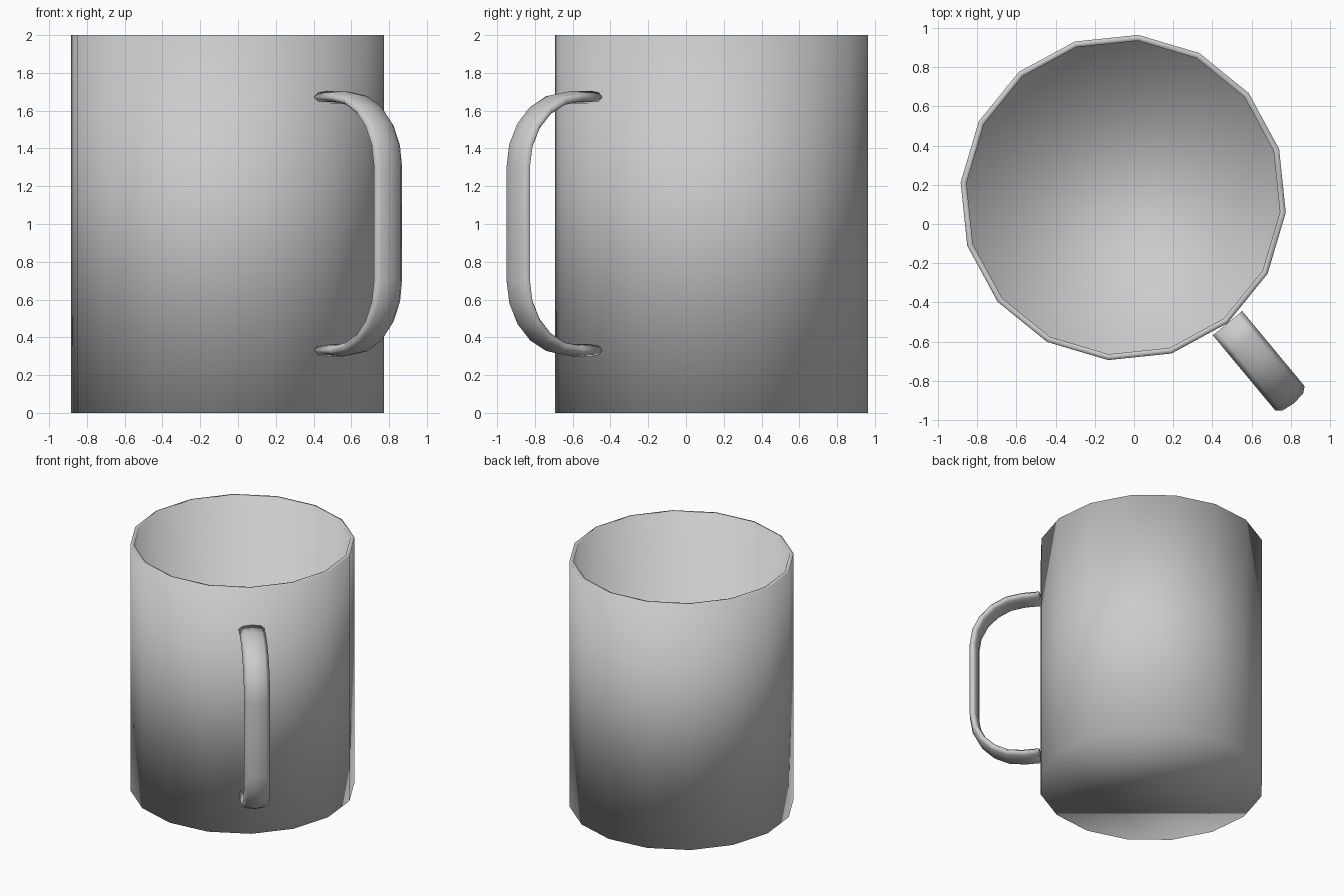
import bpy, bmesh, math
from mathutils import Vector

if "Cube" in bpy.data.objects:
    bpy.data.objects.remove(bpy.data.objects["Cube"])

CENTRE = Vector((-0.055, 0.135, 0))
SIDES, RADIUS, HEIGHT, WALL = 16, 0.832, 2.0, 0.03
HANDLE_ANGLE = math.radians(-50.3)   # handle sits on a corner of the cup


def finish(name, bm):
    bmesh.ops.recalc_face_normals(bm, faces=bm.faces)
    for f in bm.faces:
        f.smooth = True
    mesh = bpy.data.meshes.new(name)
    bm.to_mesh(mesh)
    bm.free()
    obj = bpy.data.objects.new(name, mesh)
    obj.location = CENTRE
    bpy.context.collection.objects.link(obj)
    return obj


def loft(bm, rings):
    loops = [[bm.verts.new(p) for p in ring] for ring in rings]
    for a, b in zip(loops, loops[1:]):
        n = len(a)
        for i in range(n):
            bm.faces.new((a[i], a[(i + 1) % n], b[(i + 1) % n], b[i]))
    return loops


# Cup: outer wall, rim, inner wall, with an underside and an inner floor
bm = bmesh.new()
angles = [HANDLE_ANGLE + i * math.tau / SIDES for i in range(SIDES)]
profile = [(RADIUS, 0), (RADIUS, HEIGHT), (RADIUS - WALL, HEIGHT), (RADIUS - WALL, WALL)]
loops = loft(bm, [[(r * math.cos(a), r * math.sin(a), z) for a in angles] for r, z in profile])
bm.faces.new(loops[0])
bm.faces.new(loops[-1])
finish("cup", bm)

# Handle: flat oval section swept along a C-shaped path of (radius, height)
REACH, TOP, BOTTOM, BEND, STEPS = 1.33, 1.672, 0.332, 0.37, 5
HALF_WIDTH, HALF_THICK, SECTION = 0.097, 0.033, 8
radial = Vector((math.cos(HANDLE_ANGLE), math.sin(HANDLE_ANGLE), 0))
across = Vector((-radial.y, radial.x, 0))
up = Vector((0, 0, 1))

path = [(RADIUS, TOP, math.pi / 2)]  # third value: direction of the outward normal
for i in range(STEPS + 1):
    a = math.pi / 2 * (1 - i / STEPS)
    path.append((REACH - BEND + BEND * math.cos(a), TOP - BEND + BEND * math.sin(a), a))
path += [(r, TOP + BOTTOM - z, -a) for r, z, a in reversed(path)]

rings = []
for r, z, a in path:
    normal = radial * math.cos(a) + up * math.sin(a)
    mid = radial * r + up * z
    rings.append([mid + across * HALF_WIDTH * math.cos(t) + normal * HALF_THICK * math.sin(t)
                  for t in (k * math.tau / SECTION for k in range(SECTION))])
bm = bmesh.new()
loops = loft(bm, rings)
bm.faces.new(loops[0])
bm.faces.new(loops[-1])
finish("handle", bm)
